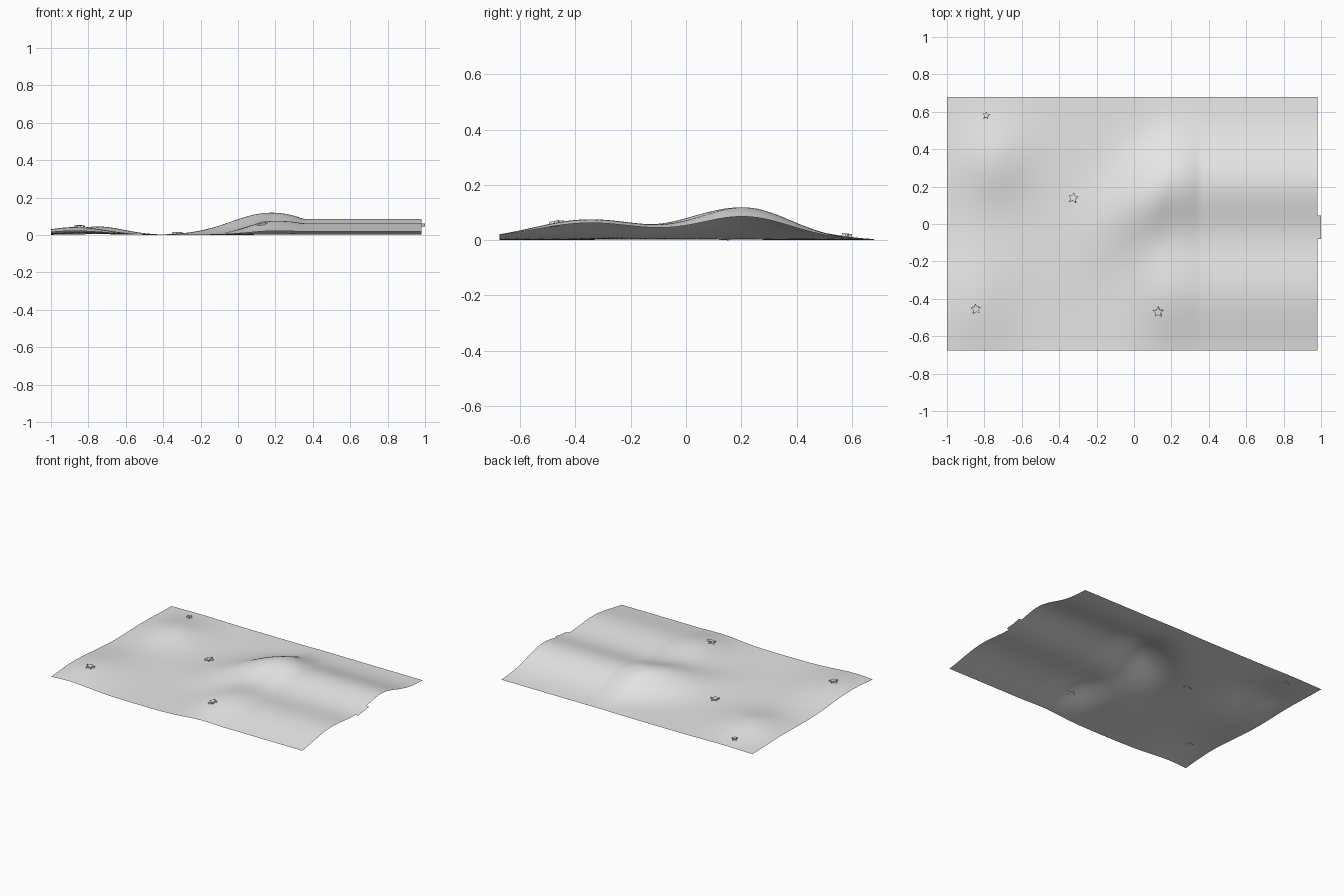
import bpy, bmesh
from math import exp, sin, cos, pi
from mathutils import Vector, Matrix

cube = bpy.data.objects.get("Cube")
if cube:
    bpy.data.objects.remove(cube, do_unlink=True)

grey = bpy.data.materials.new("light grey")
grey.use_nodes = True
grey.diffuse_color = (0.8, 0.8, 0.8, 1)
grey.node_tree.nodes["Principled BSDF"].inputs["Base Color"].default_value = (0.8, 0.8, 0.8, 1)


def bell(d, width):
    return exp(-(d / width) ** 2)


def crest(x, peak_x, peak, rise, level):
    """Ridge height along x: a swell that settles to a constant level."""
    if x < peak_x:
        return peak * bell(x - peak_x, rise)
    t = min((x - peak_x) / (0.35 - peak_x), 1)
    return level + (peak - level) * (1 - t * t)


def height(x, y):
    bend = 0.21 + 0.5 * min(x - 0.18, 0)
    main = crest(x, 0.18, 0.117, 0.3, 0.084) * bell(y - bend, 0.24)
    front = crest(x, 0.2, 0.075, 0.2, 0.062) * bell(y + 0.35, 0.29)
    back_mound = 0.045 * bell(x + 0.75, 0.2) * bell(y - 0.34, 0.22)
    front_mound = 0.042 * bell(x + 0.87, 0.23) * bell(y + 0.42, 0.31)
    return main + front + back_mound + front_mound


def finish(bm, name, smooth):
    mesh = bpy.data.meshes.new(name)
    for f in bm.faces:
        f.smooth = smooth
    bm.to_mesh(mesh)
    bm.free()
    mesh.materials.append(grey)
    obj = bpy.data.objects.new(name, mesh)
    bpy.context.collection.objects.link(obj)
    return obj


def draped_sheet(name, x0, x1, y0, y1, nx, ny):
    """Flat grid dropped onto the height field."""
    bm = bmesh.new()
    place = Matrix.Translation(((x0 + x1) / 2, (y0 + y1) / 2, 0)) @ Matrix.Diagonal(
        ((x1 - x0) / 2, (y1 - y0) / 2, 1, 1))
    bmesh.ops.create_grid(bm, x_segments=nx, y_segments=ny, size=1, matrix=place)
    for v in bm.verts:
        v.co.z = height(v.co.x, v.co.y)
    bm.normal_update()
    return finish(bm, name, True)


def star(name, x, y, radius, turn, thick=0.014):
    """Five-pointed slab lying on the slope, slightly sunk in."""
    e = 0.01
    normal = Vector((height(x - e, y) - height(x + e, y),
                     height(x, y - e) - height(x, y + e), 2 * e)).normalized()
    bm = bmesh.new()
    ring = []
    for i in range(10):
        r = radius if i % 2 == 0 else radius * 0.5
        a = pi / 2 + turn + i * pi / 5
        ring.append(bm.verts.new((r * cos(a), r * sin(a), -0.003)))
    base = bm.faces.new(ring)
    new = bmesh.ops.extrude_face_region(bm, geom=[base], use_keep_orig=True)
    top = [g for g in new["geom"] if isinstance(g, bmesh.types.BMVert)]
    bmesh.ops.translate(bm, verts=top, vec=(0, 0, thick))
    bmesh.ops.recalc_face_normals(bm, faces=bm.faces)
    tilt = Vector((0, 0, 1)).rotation_difference(normal).to_matrix().to_4x4()
    bm.transform(Matrix.Translation((x, y, height(x, y))) @ tilt)
    return finish(bm, name, False)


# Rolling ground and the small tab on its edge
draped_sheet("ground_sheet", -1, 0.98, -0.675, 0.68, 120, 80)
draped_sheet("edge_tab", 0.98, 1, -0.08, 0.045, 2, 10)

# Stars scattered on the slopes
star("star_front", 0.13, -0.47, 0.03, 0.0)
star("star_front_right", -0.845, -0.455, 0.03, 0.1)
star("star_middle", -0.325, 0.14, 0.03, -0.15)
star("star_back_right", -0.79, 0.58, 0.02, -0.1)
